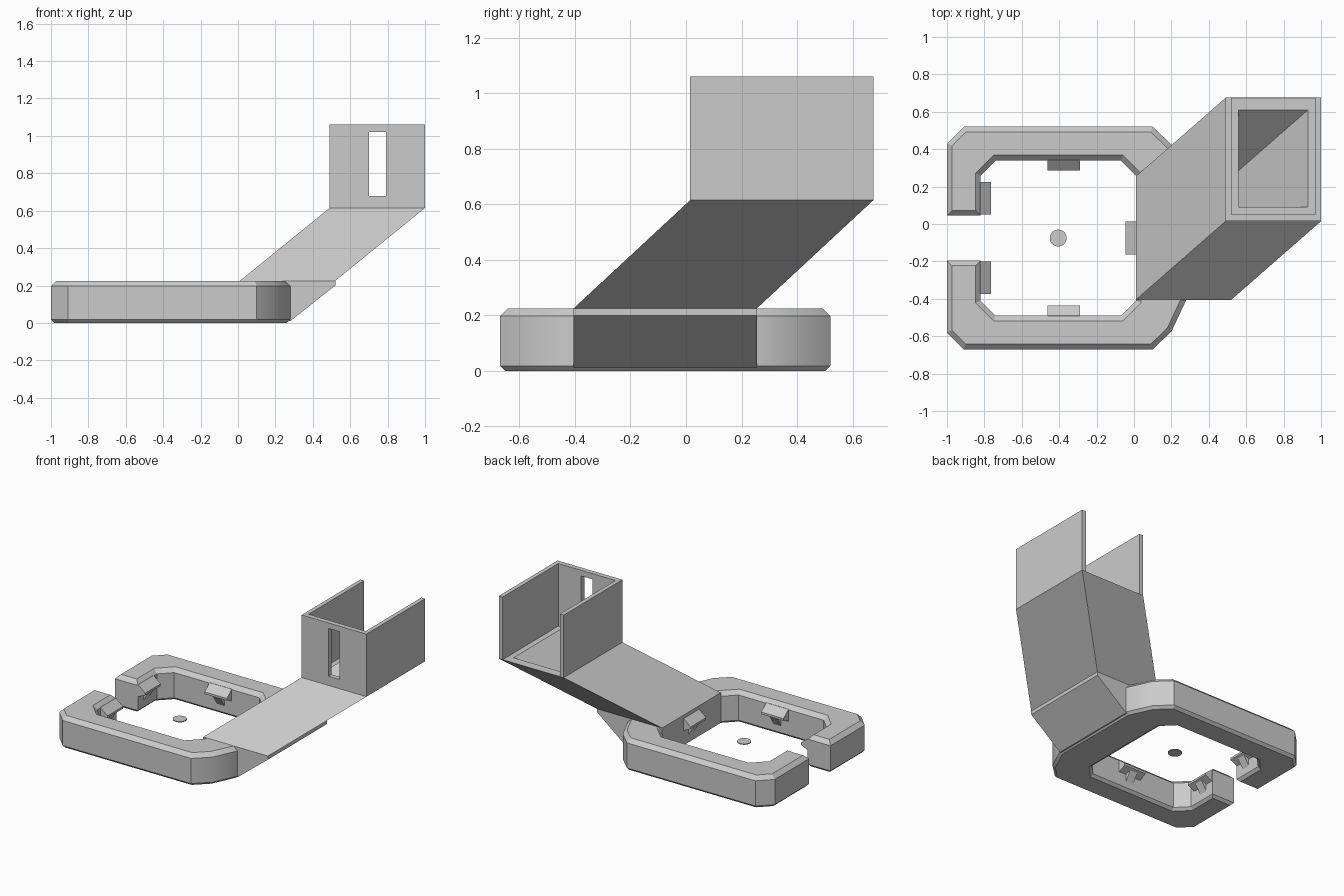
import bpy, bmesh, math
from mathutils import Matrix, Vector

cube = bpy.data.objects.get("Cube")
if cube:
    bpy.data.objects.remove(cube, do_unlink=True)

grey = bpy.data.materials.new("plain grey")
grey.use_nodes = True
colour = (0.6, 0.6, 0.6, 1)
grey.diffuse_color = colour
grey.node_tree.nodes["Principled BSDF"].inputs["Base Color"].default_value = colour

YC = -0.075    # middle line of the ring
TOP = 0.225    # top of the ring
FLOOR = 0.615  # floor of the holder
RIM = 1.06     # top of the holder


def finish(name, bm, smooth=False):
    bmesh.ops.recalc_face_normals(bm, faces=bm.faces)
    mesh = bpy.data.meshes.new(name)
    bm.to_mesh(mesh)
    bm.free()
    mesh.materials.append(grey)
    ob = bpy.data.objects.new(name, mesh)
    bpy.context.collection.objects.link(ob)
    if smooth:
        bpy.context.view_layer.objects.active = ob
        ob.select_set(True)
        bpy.ops.object.shade_smooth_by_angle(angle=math.radians(30))
        ob.select_set(False)
    return ob


def prism(bm, points, direction):
    """Extrude a flat outline along a direction."""
    face = bm.faces.new([bm.verts.new(p) for p in points])
    new = bmesh.ops.extrude_face_region(bm, geom=[face])["geom"]
    verts = [v for v in new if isinstance(v, bmesh.types.BMVert)]
    bmesh.ops.translate(bm, verts=verts, vec=Vector(direction))


def tube(name, loops):
    """Join four rectangles in a closed ring of walls."""
    bm = bmesh.new()
    rings = [[bm.verts.new(p) for p in loop] for loop in loops]
    for a, b in zip(rings, rings[1:] + rings[:1]):
        for i in range(4):
            j = (i + 1) % 4
            bm.faces.new((a[i], a[j], b[j], b[i]))
    return finish(name, bm)


def rect(x0, x1, y0, y1):
    return [(x0, y0), (x1, y0), (x1, y1), (x0, y1)]


# Open ring with chamfered rims
half = [(0.28, 0.33), (0.2, 0.5), (0.1, 0.595), (-0.91, 0.595), (-1, 0.505),
        (-1, 0.12), (-0.82, 0.12), (-0.82, 0.335), (-0.74, 0.415),
        (-0.07, 0.415), (0.01, 0.335)]
outline = half + [(x, -y) for x, y in reversed(half)]
# order the mirrored half so that the gap stays open on the left edge
upper, lower = half, [(x, -y) for x, y in half]
outline = upper + lower[::-1]
bm = bmesh.new()
prism(bm, [(x, y + YC, 0) for x, y in outline], (0, 0, TOP))
for z, size in ((TOP, 0.028), (0, 0.018)):
    edges = [e for e in bm.edges if all(abs(v.co.z - z) < 1e-4 for v in e.verts)]
    bmesh.ops.bevel(bm, geom=edges, offset=size, segments=1, affect='EDGES')
finish("ring", bm, True)

# Solid root of the arm with its sloped underside
root = [(0.01, 0.01), (0.28, 0.01), (0.52, 0.2), (0.52, TOP), (0.01, TOP)]
bm = bmesh.new()
prism(bm, [(x, YC - 0.33, z) for x, z in root], (0, 0.66, 0))
finish("arm_root", bm)

# Hollow leaning arm
shift = (0.48, 0.42)
outer = rect(0.01, 0.52, -0.405, 0.255)
inner = rect(0.08, 0.45, -0.33, 0.19)


def lift(loop, raised):
    dx, dy = shift if raised else (0, 0)
    return [(x + dx, y + dy, FLOOR if raised else TOP) for x, y in loop]


tube("arm", [lift(outer, False), lift(outer, True), lift(inner, True), lift(inner, False)])

# Holder: slotted front wall and two side walls, open at the back
def upright(loop, y):
    return [(x, y, z) for x, z in loop]


wall = rect(0.49, 1, FLOOR, RIM)
slot = rect(0.7, 0.79, 0.68, 1.02)
tube("holder_front", [upright(wall, 0.015), upright(wall, 0.05),
                      upright(slot, 0.05), upright(slot, 0.015)])
for name, x in (("right", 0.49), ("left", 0.97)):
    bm = bmesh.new()
    prism(bm, [(a, b, FLOOR) for a, b in rect(x, x + 0.03, 0.05, 0.675)],
          (0, 0, RIM - FLOOR))
    finish("holder_side_" + name, bm)


# Snap clips: a hook with a narrow fin beneath, pointing inward
def clip(name, x, y, turn):
    bm = bmesh.new()
    hook = [(-0.01, 0.2), (0, 0.2), (0.055, 0.155), (0.055, 0.14), (0, 0.115), (-0.01, 0.115)]
    fin = [(-0.01, 0.13), (0.04, 0.13), (0, 0.065), (-0.01, 0.065)]
    for profile, width in ((hook, 0.175), (fin, 0.06)):
        prism(bm, [(d, -width / 2, z) for d, z in profile], (0, width, 0))
    place = Matrix.Translation((x, y, 0)) @ Matrix.Rotation(math.radians(turn), 4, 'Z')
    bmesh.ops.transform(bm, matrix=place, verts=bm.verts)
    finish(name, bm)


clip("clip_back", -0.375, YC + 0.415, -90)
clip("clip_front", -0.375, YC - 0.415, 90)
clip("clip_arm", 0.01, YC, 180)
clip("clip_gap_back", -0.82, YC + 0.212, 0)
clip("clip_gap_front", -0.82, YC - 0.212, 0)

# Small centre disc
bm = bmesh.new()
bmesh.ops.create_cone(bm, cap_ends=True, segments=32, radius1=0.045, radius2=0.045,
                      depth=0.006, matrix=Matrix.Translation((-0.405, YC, 0.115)))
finish("centre_disc", bm, True)
